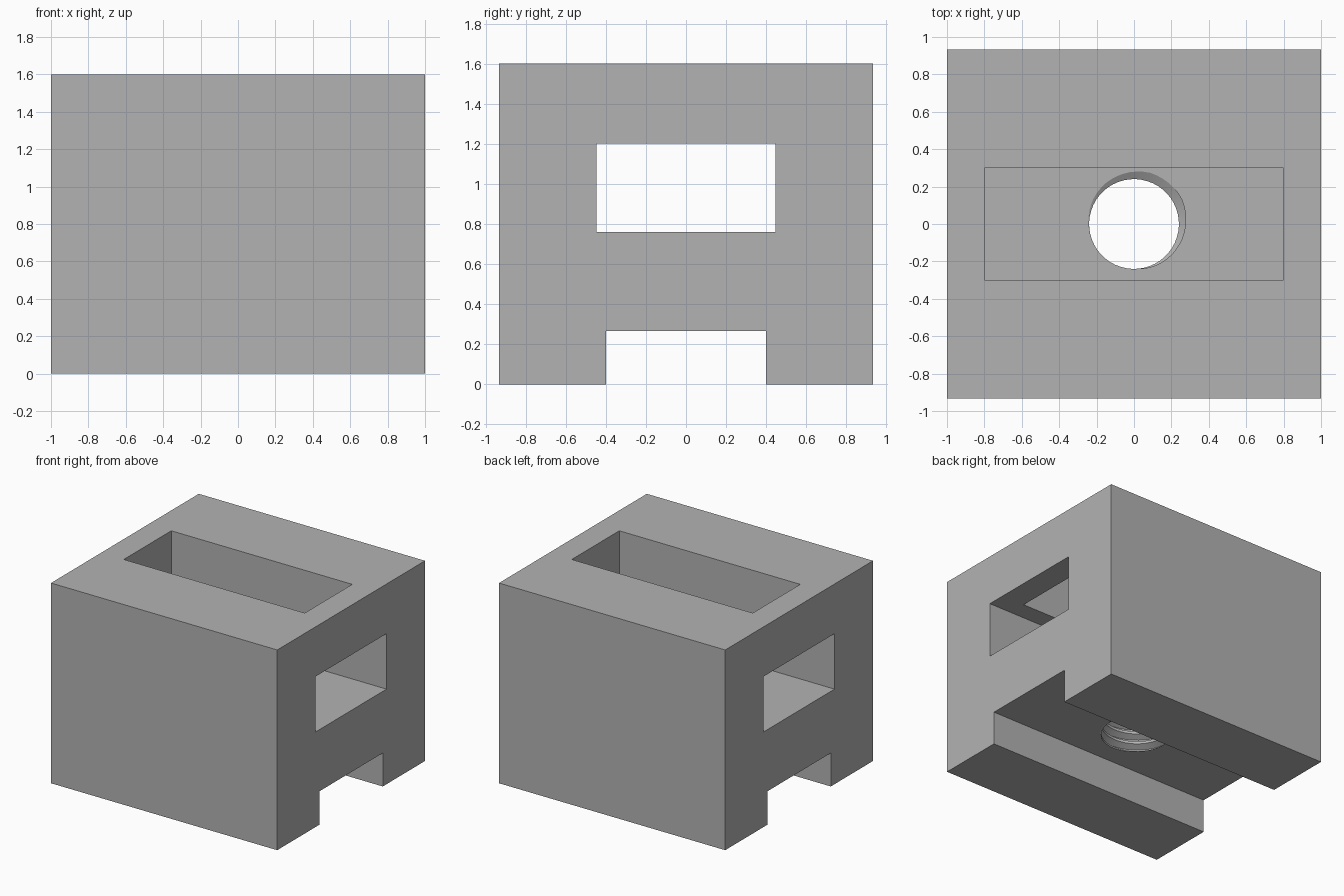
import bpy, bmesh, math
from mathutils import Matrix

cube = bpy.data.objects.get("Cube")
if cube:
    bpy.data.objects.remove(cube, do_unlink=True)

grey = bpy.data.materials.new("plain grey")
grey.use_nodes = True
colour = (0.45, 0.45, 0.45, 1)
grey.diffuse_color = colour
grey.node_tree.nodes["Principled BSDF"].inputs["Base Color"].default_value = colour


def add_object(name, bm):
    bmesh.ops.recalc_face_normals(bm, faces=bm.faces)
    mesh = bpy.data.meshes.new(name)
    bm.to_mesh(mesh)
    bm.free()
    mesh.materials.append(grey)
    obj = bpy.data.objects.new(name, mesh)
    bpy.context.collection.objects.link(obj)
    return obj


def box(name, half_x, half_y, low, high):
    bm = bmesh.new()
    size = Matrix.Diagonal((2 * half_x, 2 * half_y, high - low, 1))
    bmesh.ops.create_cube(bm, size=1, matrix=Matrix.Translation((0, 0, (low + high) / 2)) @ size)
    return add_object(name, bm)


def thread(name, minor, major, pitch, floor, turns, sides):
    """Solid screw whose groove reaches the floor height at a set angle."""
    profile = [(-0.125, minor), (0.125, minor), (0.4375, major), (0.5625, major)]
    start_angle = math.radians(50)
    start = floor - pitch * (turns - 1.5)
    bm = bmesh.new()
    rows = []
    for n in range(turns * sides + 1):
        a = start_angle + math.tau * n / sides
        rows.append([bm.verts.new((r * math.cos(a), r * math.sin(a), start + pitch * (n / sides + u)))
                     for u, r in profile])
    for n in range(turns * sides):
        a, b = rows[n], rows[n + 1]
        for j in range(3):
            bm.faces.new((a[j], b[j], b[j + 1], a[j + 1]))
        # join each turn to the one above it
        if n < (turns - 1) * sides:
            c, d = rows[n + sides], rows[n + sides + 1]
            bm.faces.new((a[3], b[3], d[0], c[0]))
    # close both ends with fans
    rim = [e for e in bm.edges if e.is_boundary]
    middle = start + pitch * turns / 2
    for low in (True, False):
        edges = [e for e in rim if (e.verts[0].co.z < middle) == low]
        z = sum(e.verts[0].co.z for e in edges) / len(edges)
        centre = bm.verts.new((0, 0, z))
        for e in edges:
            bm.faces.new((e.verts[0], e.verts[1], centre))
    return add_object(name, bm)


# Main body
body = box("block_body", 1, 0.933, 0, 1.6)

# Cross tunnel, top pocket, bottom channel and threaded hole
cutters = [
    box("tunnel_cutter", 1.2, 0.447, 0.76, 1.203),
    box("pocket_cutter", 0.8, 0.3, 1.0, 1.8),
    box("channel_cutter", 1.2, 0.4, -0.2, 0.267),
    thread("thread_cutter", 0.24, 0.287, 0.0833, 0.76, 9, 48),
]
for cutter in cutters:
    mod = body.modifiers.new(cutter.name, "BOOLEAN")
    mod.operation = "DIFFERENCE"
    mod.solver = "EXACT"
    mod.object = cutter

# Apply the cuts and drop the cutters
bpy.ops.object.select_all(action="DESELECT")
bpy.context.view_layer.objects.active = body
body.select_set(True)
for cutter in cutters:
    bpy.ops.object.modifier_apply(modifier=cutter.name)
    bpy.data.objects.remove(cutter, do_unlink=True)
bpy.ops.object.shade_smooth_by_angle(angle=math.radians(25))
